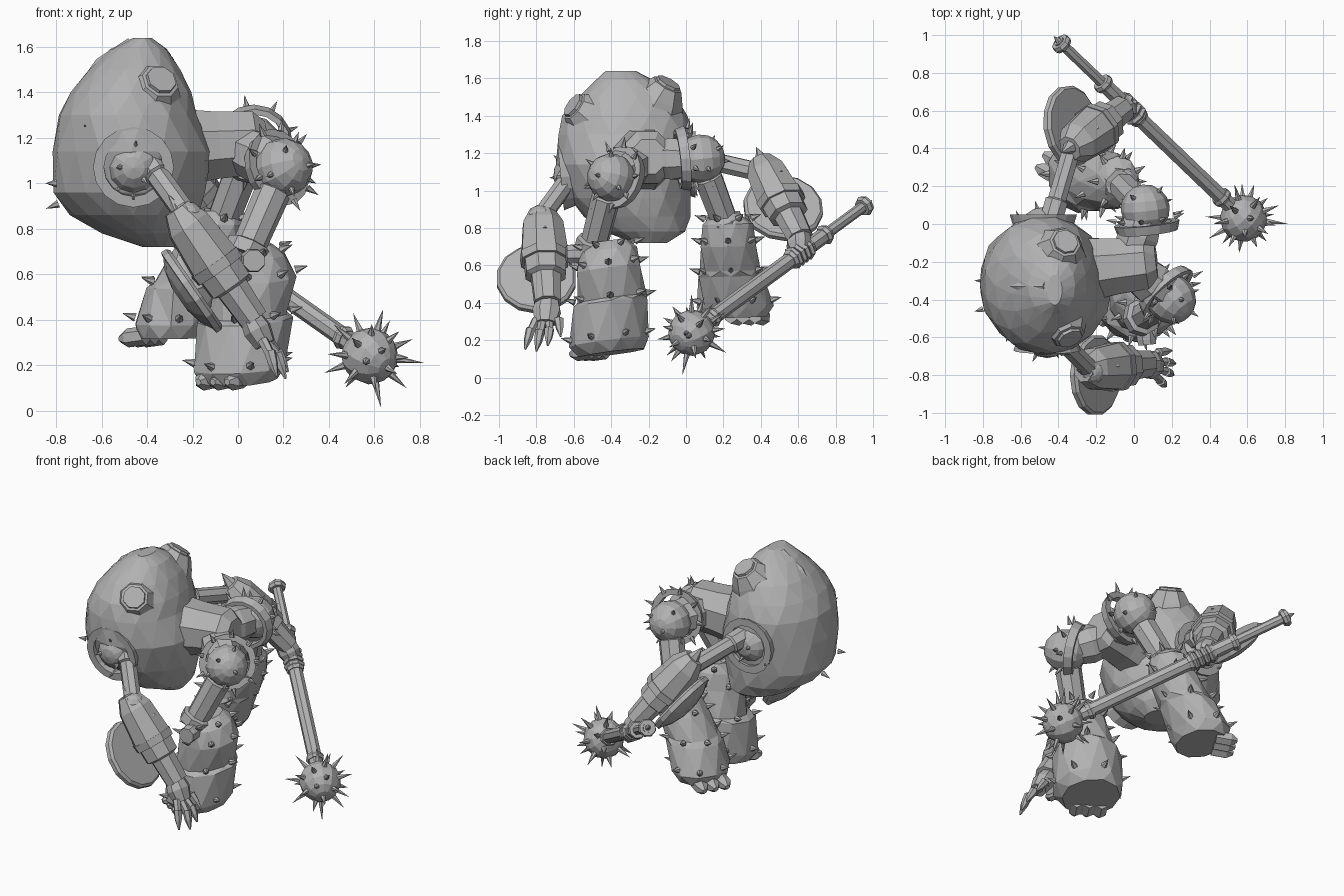
import bpy, bmesh, math, random
from mathutils import Vector, Matrix

random.seed(4)
cube = bpy.data.objects.get("Cube")
if cube:
    bpy.data.objects.remove(cube, do_unlink=True)

stone = bpy.data.materials.new("stone_grey")
stone.diffuse_color = (0.45, 0.45, 0.45, 1)
stone.use_nodes = True
stone.node_tree.nodes["Principled BSDF"].inputs["Base Color"].default_value = (0.45, 0.45, 0.45, 1)


def finish(name, bm):
    bmesh.ops.recalc_face_normals(bm, faces=bm.faces)
    mesh = bpy.data.meshes.new(name)
    bm.to_mesh(mesh)
    bm.free()
    mesh.materials.append(stone)
    ob = bpy.data.objects.new(name, mesh)
    bpy.context.collection.objects.link(ob)
    return ob


def frame(pos, axis):
    return Matrix.Translation(pos) @ Vector(axis).to_track_quat('Z', 'Y').to_matrix().to_4x4()


def skin(bm, loops):
    for a, b in zip(loops, loops[1:]):
        n = len(a)
        for i in range(n):
            bm.faces.new((a[i], a[(i + 1) % n], b[(i + 1) % n], b[i]))
    bm.faces.new(loops[0])
    bm.faces.new(loops[-1])


def limb(name, start, end, profile, sides=8, flat=1.0):
    """Tube from start to end; profile holds (fraction, radius)."""
    start, end = Vector(start), Vector(end)
    m = frame(start, end - start)
    length = (end - start).length
    bm = bmesh.new()
    loops = []
    for t, r in profile:
        loops.append([bm.verts.new(m @ Vector((r * math.cos(a), r * flat * math.sin(a), t * length)))
                      for a in [math.tau * (i + 0.5) / sides for i in range(sides)]])
    skin(bm, loops)
    return finish(name, bm)


def shell(name, rings, sides=14, jitter=0.0, tilt=(0, 0)):
    """Stacked rings, each (z, x0, x1, y0, y1)."""
    bm = bmesh.new()
    loops = []
    for k, (z, x0, x1, y0, y1) in enumerate(rings):
        loop = []
        for i in range(sides):
            a = math.tau * (i + 0.5 * (k % 2)) / sides
            s = 1 + random.uniform(-jitter, jitter)
            dx, dy = (x1 - x0) / 2 * math.cos(a) * s, (y1 - y0) / 2 * math.sin(a) * s
            loop.append(bm.verts.new(((x0 + x1) / 2 + dx, (y0 + y1) / 2 + dy,
                                      z + tilt[0] * dx + tilt[1] * dy)))
        loops.append(loop)
    skin(bm, loops)
    bmesh.ops.triangulate(bm, faces=[f for f in bm.faces if len(f.verts) == 4])
    return finish(name, bm)


def ball(name, pos, r, axis=(0, 0, 1)):
    bm = bmesh.new()
    bmesh.ops.create_uvsphere(bm, u_segments=12, v_segments=8, radius=r, matrix=frame(pos, axis))
    return finish(name, bm)


def spikes(name, items, width=0.018):
    """Cones, each (base, direction, length)."""
    bm = bmesh.new()
    for pos, d, length in items:
        d = Vector(d).normalized()
        bmesh.ops.create_cone(bm, segments=6, radius1=width, radius2=0, depth=length,
                              cap_ends=True, matrix=frame(Vector(pos) + d * length / 2, d))
    return finish(name, bm)


def collar(name, pos, axis, r, thick, count=0):
    """Square-edged ring, with spikes standing outward if count is set."""
    m = frame(pos, axis)
    bm = bmesh.new()
    section = ((r - thick, -thick), (r, -thick), (r + thick * 0.6, thick), (r - thick, thick))
    loops = [[bm.verts.new(m @ Vector((rr * math.cos(a), rr * math.sin(a), h))) for rr, h in section]
             for a in [math.tau * i / 16 for i in range(16)]]
    for a, b in zip(loops, loops[1:] + loops[:1]):
        for i in range(4):
            bm.faces.new((a[i], a[(i + 1) % 4], b[(i + 1) % 4], b[i]))
    finish(name, bm)
    if count:
        dirs = [Vector((math.cos(a), math.sin(a), 0.3)) for a in [math.tau * i / count for i in range(count)]]
        spikes(name + "_spikes", [(m @ (d * r), m.to_3x3() @ d, 0.06) for d in dirs], 0.016)


def sphere_dirs(n):
    out = []
    for i in range(n):
        z = 1 - (2 * i + 1) / n
        a, q = i * 2.39996, math.sqrt(1 - z * z)
        out.append(Vector((q * math.cos(a), q * math.sin(a), z)))
    return out


def studded_ball(name, pos, r, axis, count):
    """Ball with small spikes on the half facing the axis."""
    axis = Vector(axis).normalized()
    ball(name, pos, r, axis)
    spikes(name + "_spikes", [(Vector(pos) + d * (r - 0.005), d, 0.045)
                              for d in sphere_dirs(count) if d.dot(axis) > 0.1], 0.014)


# Torso boulder with two shoulder vents and a crown ridge
shell("torso", [(0.72, -0.42, -0.27, -0.28, -0.1), (0.78, -0.6, -0.22, -0.44, 0.0),
                (0.86, -0.74, -0.18, -0.55, 0.02), (0.96, -0.82, -0.14, -0.63, 0.03),
                (1.14, -0.82, -0.12, -0.69, 0.05), (1.30, -0.79, -0.17, -0.69, 0.04),
                (1.40, -0.74, -0.2, -0.66, 0.01), (1.50, -0.66, -0.25, -0.58, -0.05),
                (1.59, -0.56, -0.31, -0.48, -0.17), (1.64, -0.46, -0.38, -0.43, -0.27)], 16, 0.02)
vent_profile = [(0, 0.19), (0.6, 0.13), (0.92, 0.085), (0.93, 0.07), (1, 0.068)]
limb("vent_right", (-0.42, -0.43, 1.33), (-0.335, -0.61, 1.46), vent_profile)
limb("vent_left", (-0.42, -0.19, 1.4), (-0.36, -0.09, 1.58), vent_profile)
limb("crown_ridge", (-0.76, -0.33, 1.2), (-0.46, -0.33, 1.62), [(0, 0.03), (0.3, 0.09), (0.7, 0.09), (1, 0.03)], 6)
spikes("torso_spikes", [((-0.66, -0.57, 1.24), (-0.3, -1, 0.3), 0.06), ((-0.79, -0.3, 0.91), (-1, 0, -0.4), 0.06),
                        ((-0.8, -0.45, 1.0), (-1, -0.3, 0), 0.05), ((-0.6, 0.01, 1.05), (-0.4, 1, 0.1), 0.07),
                        ((-0.46, -0.58, 0.95), (0, -1, -0.2), 0.12)])

# Pelvis and thighs
limb("pelvis", (-0.24, -0.24, 1.16), (0.12, -0.2, 1.18), [(0, 0.18), (0.4, 0.16), (0.85, 0.15), (1, 0.1)], 8)
limb("thigh_right", (0.0, -0.24, 1.16), (0.18, -0.38, 1.08), [(0, 0.1), (0.5, 0.12), (1, 0.1)])
limb("thigh_left", (-0.02, -0.18, 1.17), (0.06, 0.05, 1.17), [(0, 0.1), (0.5, 0.12), (1, 0.1)])

# Knees: ball, spiked collar, shin
knees = (("right", (0.2, -0.4, 1.07), (0.165, -0.35, 1.065), (0.6, -0.65, 0.25), (0.03, -0.5, 0.68)),
         ("left", (0.06, 0.08, 1.17), (0.07, -0.02, 1.17), (-0.1, 0.95, 0.1), (-0.08, 0.22, 0.8)))
for tag, pos, ring, axis, ankle in knees:
    studded_ball("knee_" + tag, pos, 0.13, axis, 12)
    collar("knee_collar_" + tag, ring, axis, 0.16, 0.025, 9)
    limb("shin_" + tag, pos, ankle, [(0, 0.06), (0.25, 0.065), (0.27, 0.08), (0.85, 0.075), (0.87, 0.1), (1, 0.1)])
limb("ankle_joint", (0.07, -0.64, 0.66), (0.05, -0.45, 0.66), [(0, 0.05), (0.15, 0.055), (1, 0.055)])

# Boots, studs and toes
boots = (
    ("right", [(0.13, -0.17, 0.17, -0.58, -0.22), (0.19, -0.2, 0.22, -0.63, -0.2),
               (0.40, -0.18, 0.24, -0.61, -0.2), (0.42, -0.14, 0.22, -0.58, -0.21),
               (0.58, -0.1, 0.26, -0.59, -0.24), (0.68, -0.05, 0.21, -0.57, -0.26),
               (0.73, 0.0, 0.15, -0.5, -0.32)], (0.06, 0.13), (-0.5, -0.8, 0)),
    ("left", [(0.32, -0.44, -0.16, 0.09, 0.44), (0.38, -0.46, -0.13, 0.06, 0.47),
              (0.54, -0.4, -0.06, 0.06, 0.42), (0.57, -0.37, -0.04, 0.07, 0.4),
              (0.70, -0.29, 0.02, 0.07, 0.38), (0.82, -0.2, 0.03, 0.09, 0.36),
              (0.88, -0.15, 0.0, 0.14, 0.28)], (0, 0.03), (-0.85, 0.5, 0)))
for tag, rings, tilt, facing in boots:
    shell("boot_" + tag, rings, 10, 0.02, tilt)
    studs = []
    for k in (1, 2, 4, 5):
        z, x0, x1, y0, y1 = rings[k]
        for i in range(7):
            a = math.tau * (i + 0.5 * (k % 2)) / 7
            dx, dy = (x1 - x0) / 2 * math.cos(a) * 0.95, (y1 - y0) / 2 * math.sin(a) * 0.95
            base = ((x0 + x1) / 2 + dx, (y0 + y1) / 2 + dy, z + tilt[0] * dx + tilt[1] * dy + 0.03)
            studs.append((base, (dx, dy, 0.05), 0.06))
    spikes("boot_studs_" + tag, studs, 0.02)
    z, x0, x1, y0, y1 = rings[0]
    f = Vector(facing).normalized()
    side = Vector((-f.y, f.x, 0))
    heel = Vector(((x0 + x1) / 2, (y0 + y1) / 2, z + 0.01))
    for i in (-1, 0, 1):
        root = heel + f * 0.08 + side * i * 0.075
        limb(f"toe_{tag}_{i + 2}", root, root + f * 0.13 - Vector((0, 0, 0.015)),
             [(0, 0.042), (0.7, 0.042), (1, 0.015)], 6)

# Arms: socket, upper arm, forearm, bracer and domed shield
arms = (
    ("right", (-0.46, -0.58, 1.08), (0, -1, -0.1), (-0.43, -0.57, 1.14), (-0.22, -0.78, 0.85),
     (-0.27, -0.77, 0.89), (0.07, -0.74, 0.4), (-0.2, -0.8, 0.53), (-0.82, 0, -0.57)),
    ("left", (-0.48, -0.04, 1.14), (0, 1, 0), (-0.46, -0.05, 1.2), (-0.32, 0.43, 1.09),
     (-0.34, 0.4, 1.16), (-0.06, 0.61, 0.75), (-0.33, 0.52, 0.91), (-0.75, -0.1, -0.6)))
for tag, socket, axis, shoulder, elbow, top, wrist, shield, normal in arms:
    studded_ball("shoulder_" + tag, socket, 0.13, axis, 14)
    collar("shoulder_collar_" + tag, Vector(socket) + Vector(axis) * 0.06, axis, 0.16, 0.03)
    limb("upper_arm_" + tag, shoulder, elbow, [(0, 0.065), (0.35, 0.065), (0.37, 0.052), (1, 0.052)])
    ball("elbow_" + tag, elbow, 0.07)
    limb("forearm_" + tag, top, wrist, [(0, 0.07), (0.15, 0.115), (0.5, 0.135), (0.52, 0.12),
                                        (0.7, 0.115), (0.72, 0.085), (1, 0.075)], 8, 0.9)
    t, w = Vector(top), Vector(wrist)
    spikes("elbow_guard_" + tag, [(t.lerp(w, 0.3), (t - w) + Vector((-0.03, 0, 0.06)), 0.25)], 0.11)
    limb("bracer_" + tag, t.lerp(w, 0.48), t.lerp(w, 0.56), [(0, 0.14), (1, 0.135)], 8, 0.9)
    n = Vector(normal).normalized()
    s = Vector(shield)
    limb("shield_" + tag, s - n * 0.02, s + n * 0.07,
         [(0, 0.2), (0.15, 0.215), (0.45, 0.215), (0.5, 0.19), (0.8, 0.14), (1, 0.06)], 14)

# Open right hand
limb("palm", (0.05, -0.74, 0.42), (0.12, -0.75, 0.29), [(0, 0.06), (0.5, 0.08), (1, 0.06)], 8, 0.8)
for i, (kx, ky, kz, tx, ty, tz) in enumerate(((0.14, -0.83, 0.25, 0.17, -0.86, 0.15), (0.17, -0.78, 0.24, 0.21, -0.8, 0.14),
                                              (0.17, -0.73, 0.25, 0.22, -0.74, 0.17), (0.13, -0.68, 0.3, 0.2, -0.67, 0.22))):
    limb(f"finger_{i}", (0.11, -0.8 + i * 0.035, 0.31), (kx, ky, kz), [(0, 0.024), (1, 0.022)], 6)
    limb(f"fingertip_{i}", (kx, ky, kz + 0.01), (tx, ty, tz), [(0, 0.027), (0.5, 0.022), (1, 0.005)], 6)

# Mace shaft, collars and spiked head
butt, head = Vector((-0.4, 0.97, 0.93)), Vector((0.58, 0.03, 0.24))
way = (head - butt).normalized()
limb("mace_shaft", butt, head, [(0, 0.03), (0.24, 0.03), (0.25, 0.043), (1, 0.043)])
for i, t in enumerate((0.015, 0.24, 0.34, 0.43, 0.88)):
    c = butt.lerp(head, t)
    limb(f"mace_collar_{i}", c - way * 0.015, c + way * 0.025, [(0, 0.05), (0.5, 0.057), (1, 0.048)])
spikes("mace_butt_spike", [(butt, -way, 0.04)])
ball("mace_head", head, 0.125, way)
spikes("mace_spikes", [(head + d * 0.115, d, random.choice((0.06, 0.075, 0.1))) for d in sphere_dirs(26)
                       if d.dot(way) > -0.9 and d.z > -0.85]
       + [(head + Vector(d).normalized() * 0.11, d, n) for d, n in (((0.24, -0.03, -0.03), 0.13), ((0.05, -0.05, -0.23), 0.13))])

# Left hand gripping the shaft
grip = butt.lerp(head, 0.385)
limb("grip_palm", (-0.09, 0.6, 0.78), grip, [(0, 0.06), (0.6, 0.07), (1, 0.05)])
for i in range(4):
    c = grip + way * (i - 1.5) * 0.035
    limb(f"grip_finger_{i}", c - way * 0.015, c + way * 0.015, [(0, 0.055), (0.5, 0.066), (1, 0.055)], 7)
